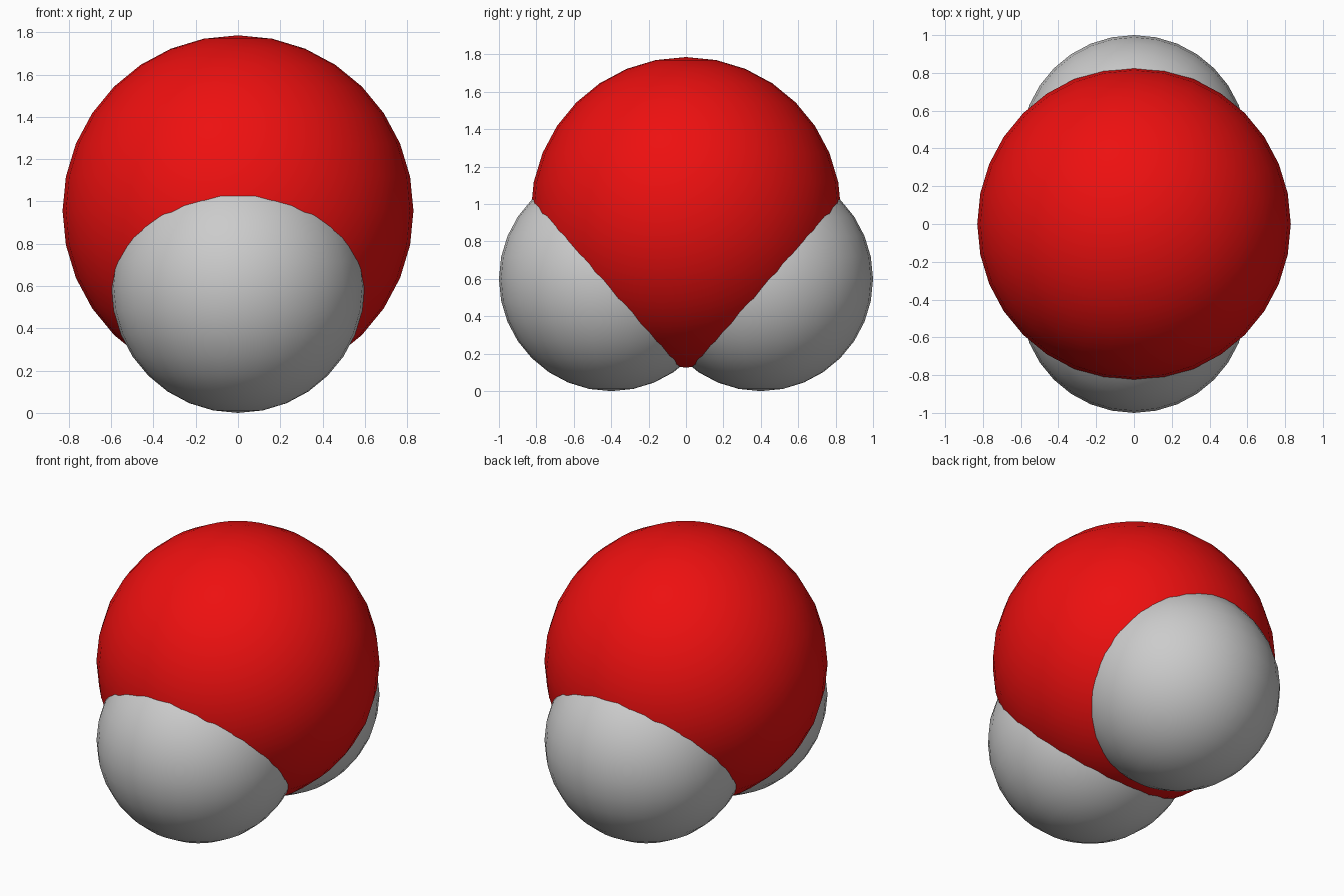
import bpy

if "Cube" in bpy.data.objects:
    bpy.data.objects.remove(bpy.data.objects["Cube"])


def ball(name, radius, y, z, material=None):
    bpy.ops.mesh.primitive_uv_sphere_add(segments=32, ring_count=16, radius=radius,
                                         location=(0, y, z))
    ob = bpy.context.object
    ob.name = name
    bpy.ops.object.shade_smooth()
    if material:
        ob.data.materials.append(material)
    return ob


red = bpy.data.materials.new("red")
red.diffuse_color = (0.85, 0.005, 0.005, 1)
red.use_nodes = True
red.node_tree.nodes["Principled BSDF"].inputs["Base Color"].default_value = red.diffuse_color

# Large central ball
ball("large_atom", 0.83, 0, 0.956, red)

# Two small grey balls, overlapping the large one at front and back
for name, side in (("small_atom_front", -1), ("small_atom_back", 1)):
    ball(name, 0.6, side * 0.4, 0.6)
